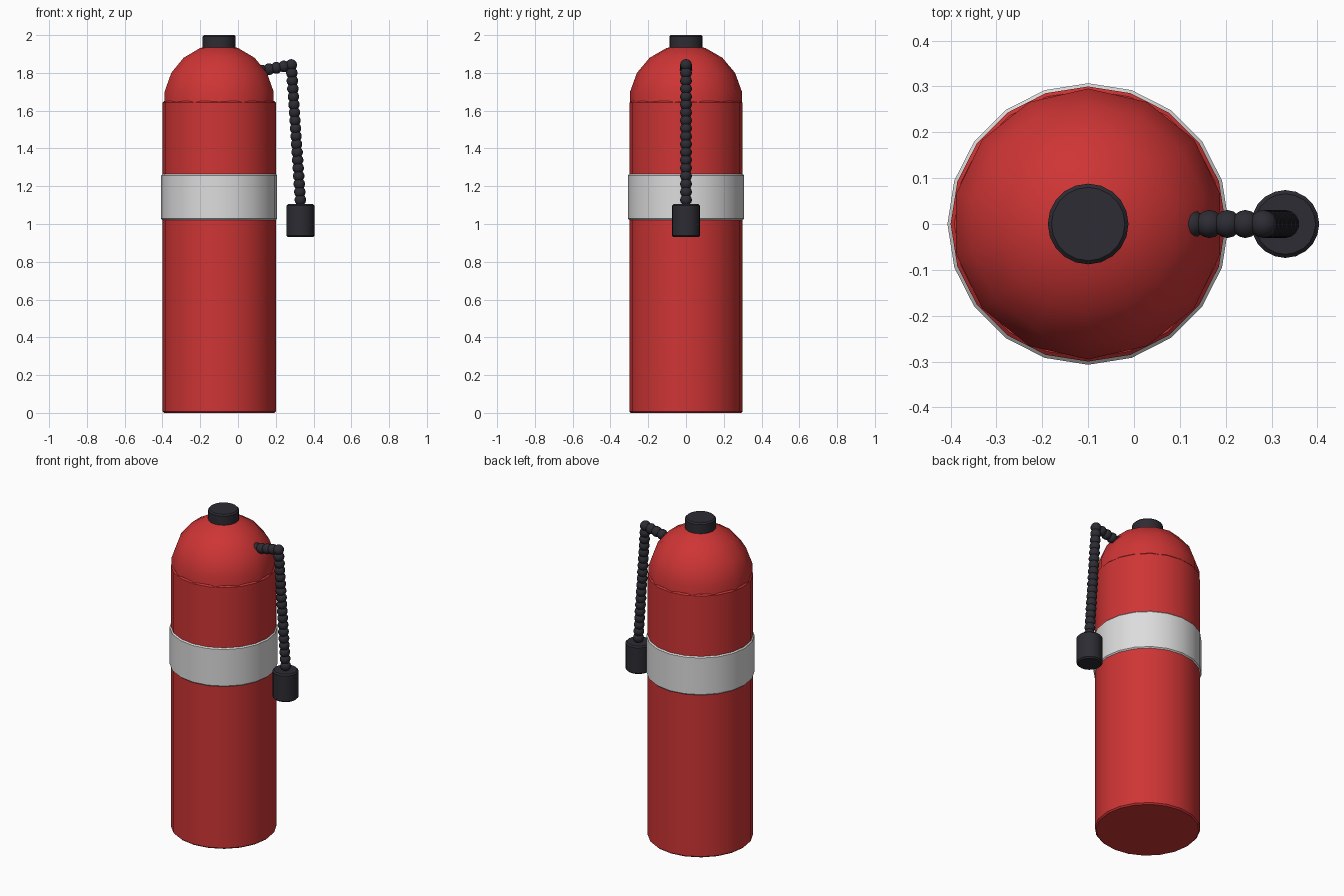
import bpy, math
from mathutils import Vector

default = bpy.data.objects.get("Cube")
if default:
    bpy.data.objects.remove(default, do_unlink=True)


def material(name, rgb):
    mat = bpy.data.materials.new(name)
    mat.use_nodes = True
    mat.diffuse_color = (*rgb, 1)
    mat.node_tree.nodes["Principled BSDF"].inputs["Base Color"].default_value = (*rgb, 1)
    return mat


RED = material("red paint", (0.62, 0.035, 0.035))
GREY = material("light grey label", (0.72, 0.72, 0.72))
BLACK = material("black rubber", (0.025, 0.025, 0.033))


def lathe(name, profile, sides, x, mat, angle=35):
    """Revolve (radius, z) points round a vertical axis; a vertex points to the front."""
    verts, faces = [], []
    for r, z in profile:
        for i in range(sides):
            a = 2 * math.pi * i / sides - math.pi / 2
            verts.append((r * math.cos(a), r * math.sin(a), z))
    for j in range(len(profile) - 1):
        for i in range(sides):
            k = (i + 1) % sides
            a, b = j * sides, (j + 1) * sides
            faces.append((a + i, a + k, b + k, b + i))
    top = (len(profile) - 1) * sides
    faces.append(tuple(reversed(range(sides))))
    faces.append(tuple(range(top, top + sides)))
    mesh = bpy.data.meshes.new(name)
    mesh.from_pydata(verts, [], faces)
    mesh.materials.append(mat)
    obj = bpy.data.objects.new(name, mesh)
    obj.location.x = x
    bpy.context.collection.objects.link(obj)
    smooth(obj, angle)
    return obj


def smooth(obj, angle):
    bpy.ops.object.select_all(action="DESELECT")
    obj.select_set(True)
    bpy.context.view_layer.objects.active = obj
    bpy.ops.object.shade_smooth_by_angle(angle=math.radians(angle))


def drum(name, radius, low, high, sides, x, mat, bevel=0.008):
    """Closed cylinder with softened rims."""
    profile = [(radius - bevel, low), (radius, low + bevel),
               (radius, high - bevel), (radius - bevel, high)]
    return lathe(name, profile, sides, x, mat)


# Tank, label band and domed shoulder
TANK_X = -0.1
drum("tank_body", 0.3, 0, 1.65, 20, TANK_X, RED)
drum("label_band", 0.307, 1.02, 1.265, 20, TANK_X, GREY)
dome = [(0.3 * math.cos(math.radians(t)), 1.65 + 0.3 * math.sin(math.radians(t)))
        for t in (-10, 10, 30, 50, 70)]
dome.append((0.001, 1.95))
lathe("tank_dome", dome, 14, TANK_X, RED, 60)

# Valve cap and nozzle
drum("valve_cap", 0.088, 1.92, 2.0, 20, TANK_X, BLACK)
drum("nozzle", 0.074, 0.93, 1.105, 20, 0.33, BLACK)

# Ribbed hose: overlapping beads along a bent path
start, bend, end = Vector((0.125, 0, 1.812)), Vector((0.282, 0, 1.842)), Vector((0.33, 0, 1.128))
points = [start.lerp(bend, i / 4) for i in range(4)]
points += [bend.lerp(end, i / 17) for i in range(18)]
beads = []
for p in points:
    bpy.ops.mesh.primitive_uv_sphere_add(segments=14, ring_count=9, radius=0.031, location=p)
    bead = bpy.context.object
    bead.data.materials.append(BLACK)
    beads.append(bead)
bpy.ops.object.select_all(action="DESELECT")
for bead in beads:
    bead.select_set(True)
bpy.context.view_layer.objects.active = beads[0]
bpy.ops.object.join()
hose = bpy.context.object
hose.name = "hose"
smooth(hose, 60)
